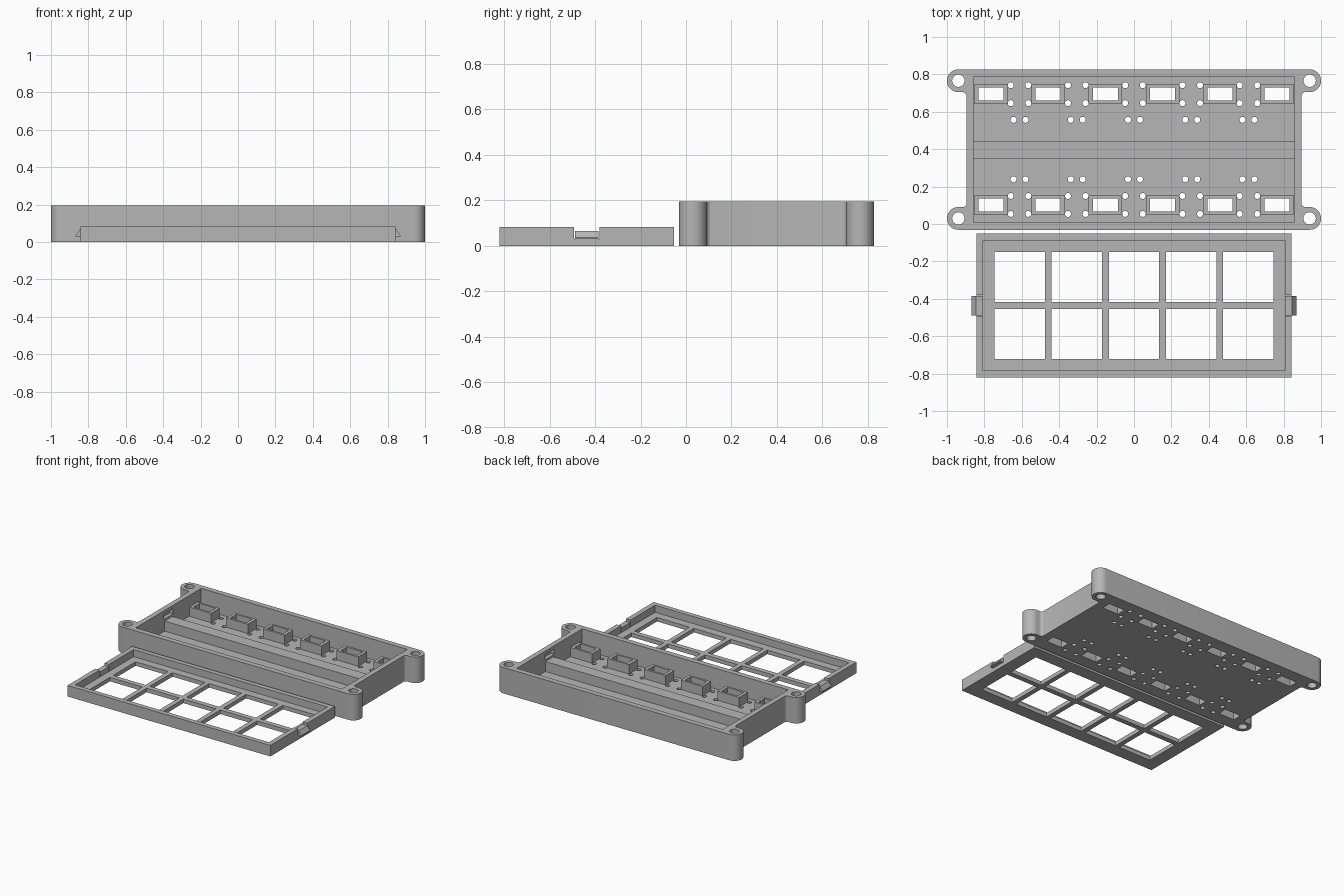
import bpy, bmesh, math
from mathutils import Matrix, Vector

old = bpy.data.objects.get("Cube")
if old:
    bpy.data.objects.remove(old, do_unlink=True)

grey = bpy.data.materials.new("light_grey_plastic")
grey.use_nodes = True
colour = (0.47, 0.47, 0.47, 1)
grey.diffuse_color = colour
grey.node_tree.nodes["Principled BSDF"].inputs["Base Color"].default_value = colour

PITCH = 0.306                   # spacing of sockets and windows
BASE_Y, LID_Y = 0.398, -0.436   # centre lines of the two parts
HEIGHT, FLOOR, SHELF = 0.195, 0.04, 0.115
LID_H, LID_FLOOR = 0.083, 0.03


def box(bm, x0, x1, y0, y1, z0, z1):
    size = (x1 - x0, y1 - y0, z1 - z0)
    mid = Vector((x0 + x1, y0 + y1, z0 + z1)) / 2
    bmesh.ops.create_cube(bm, size=1, matrix=Matrix.Translation(mid) @ Matrix.Diagonal((*size, 1)))


def centred(bm, x, y, w, d, z0, z1):
    box(bm, x - w / 2, x + w / 2, y - d / 2, y + d / 2, z0, z1)


def drill(bm, x, y, r, z0, z1, sides=24):
    bmesh.ops.create_cone(bm, cap_ends=True, segments=sides, radius1=r, radius2=r, depth=z1 - z0,
                          matrix=Matrix.Translation((x, y, (z0 + z1) / 2)))


def prism(bm, points, direction):
    face = bm.faces.new([bm.verts.new(p) for p in points])
    new = bmesh.ops.extrude_face_region(bm, geom=[face])["geom"]
    bmesh.ops.translate(bm, vec=direction, verts=[v for v in new if isinstance(v, bmesh.types.BMVert)])
    bmesh.ops.recalc_face_normals(bm, faces=bm.faces)


def make(name, build):
    bm = bmesh.new()
    build(bm)
    mesh = bpy.data.meshes.new(name)
    bm.to_mesh(mesh)
    bm.free()
    mesh.materials.append(grey)
    obj = bpy.data.objects.new(name, mesh)
    bpy.context.collection.objects.link(obj)
    return obj


def cut(obj, *builders):
    for build in builders:
        cutter = make("cutter", build)
        cutter.hide_render = True
        mod = obj.modifiers.new("cut", 'BOOLEAN')
        mod.operation, mod.solver, mod.object = 'DIFFERENCE', 'EXACT', cutter
        graph = bpy.context.evaluated_depsgraph_get()
        mesh = bpy.data.meshes.new_from_object(obj.evaluated_get(graph))
        obj.modifiers.clear()
        obj.data = mesh
        bpy.data.objects.remove(cutter, do_unlink=True)


def arc(cx, cy, r, a0, a1, n):
    angles = [math.radians(a0 + (a1 - a0) * i / n) for i in range(n + 1)]
    return [(cx + r * math.cos(a), cy + r * math.sin(a)) for a in angles]


# Base tray with four rounded mounting ears
EAR_X, EAR_DY, EAR_R = 0.939, 0.368, 0.061


def tray_outline(bm):
    under = EAR_DY - EAR_R
    q = arc(0.916, under - 0.02, 0.02, 180, 90, 5) + arc(EAR_X, EAR_DY, EAR_R, -90, 90, 20)
    ring = q + [(-x, y) for x, y in reversed(q)] + [(-x, -y) for x, y in q] + [(x, -y) for x, y in reversed(q)]
    prism(bm, [(x, y + BASE_Y, 0) for x, y in ring], (0, 0, HEIGHT))


def cavity(bm):
    centred(bm, 0, BASE_Y, 1.714, 0.777, FLOOR, 0.3)


def ear_holes(bm):
    for sx in (-1, 1):
        for sy in (-1, 1):
            drill(bm, sx * EAR_X, BASE_Y + sy * EAR_DY, 0.033, -0.1, 0.3, 32)


def clip_slots(bm):
    for s in (-1, 1):
        centred(bm, s * 0.86, BASE_Y, 0.05, 0.11, 0.13, 0.17)


socket_spots = [((k - 2.5) * PITCH, BASE_Y + s * 0.297) for k in range(6) for s in (-1, 1)]


def socket_holes(bm):
    for x, y in socket_spots:
        centred(bm, x, y, 0.133, 0.07, -0.1, 0.3)


def screw_holes(bm):
    for k in range(5):
        mid = (k - 2) * PITCH
        for s in (-1, 1):
            for side in (-1, 1):
                for dy in (0.248, 0.344):
                    drill(bm, mid + side * 0.047, BASE_Y + s * dy, 0.016, -0.1, 0.1)
                drill(bm, mid + side * 0.032, BASE_Y + s * 0.159, 0.016, -0.1, 0.1)


base = make("base_tray", tray_outline)
cut(base, cavity, ear_holes, clip_slots, socket_holes, screw_holes)

# Raised frames around the rectangular openings
sockets = make("socket_frames", lambda bm: [centred(bm, x, y, 0.18, 0.102, FLOOR - 0.002, SHELF - 0.005)
                                           for x, y in socket_spots])
cut(sockets, socket_holes)

# Long support rail down the middle of the tray
make("centre_rail", lambda bm: centred(bm, 0, BASE_Y, 1.716, 0.093, FLOOR - 0.002, SHELF))


# Windowed lid with a rim, lying in front of the tray
def lid_recess(bm):
    centred(bm, 0, LID_Y, 1.612, 0.695, LID_FLOOR, 0.2)


def lid_windows(bm):
    for k in range(5):
        for s in (-1, 1):
            centred(bm, (k - 2) * PITCH, LID_Y + s * 0.153, 0.27, 0.268, -0.1, 0.1)


def lid_notches(bm):
    for s in (-1, 1):
        centred(bm, s * 0.84, LID_Y, 0.1, 0.112, LID_FLOOR, 0.2)


lid = make("lid_frame", lambda bm: centred(bm, 0, LID_Y, 1.686, 0.768, 0, LID_H))
cut(lid, lid_recess, lid_windows, lid_notches)


# Wedge-shaped snap clips set in the lid notches
def clip(bm, s):
    profile = [(0.806, 0.029), (0.868, 0.029), (0.868, 0.036), (0.846, 0.066), (0.806, 0.066)]
    prism(bm, [(s * x, LID_Y - 0.052, z) for x, z in profile], (0, 0.104, 0))


for side, s in (("left", 1), ("right", -1)):
    make(side + "_lid_clip", lambda bm: clip(bm, s))

# Smooth only the rounded ears and drilled holes
bpy.ops.object.select_all(action='DESELECT')
base.select_set(True)
bpy.context.view_layer.objects.active = base
bpy.ops.object.shade_smooth_by_angle(angle=math.radians(30))
